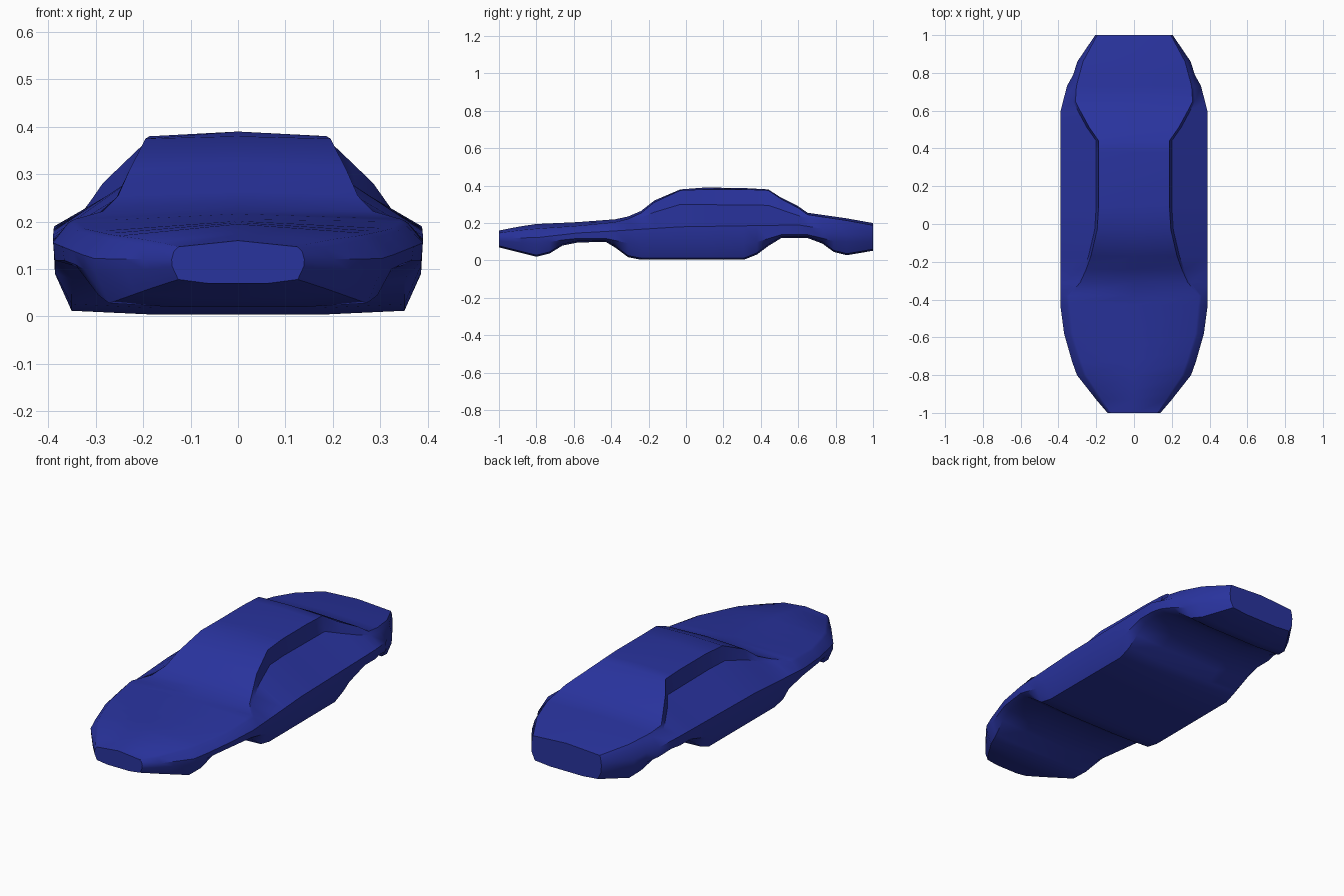
import bpy, bmesh, math

cube = bpy.data.objects.get("Cube")
if cube:
    bpy.data.objects.remove(cube, do_unlink=True)

paint = bpy.data.materials.new("deep_blue_paint")
paint.use_nodes = True
BLUE = (0.022, 0.033, 0.34, 1)
paint.diffuse_color = BLUE
paint.node_tree.nodes["Principled BSDF"].inputs["Base Color"].default_value = BLUE


def curve(*pts):
    """Piecewise linear function through (y, value) points."""
    def f(y):
        for (a, va), (b, vb) in zip(pts, pts[1:]):
            if y <= b:
                return va + (vb - va) * (y - a) / (b - a)
        return pts[-1][1]
    return f


# Silhouettes along the length: y runs from nose (-1) to tail (+1)
ridge_z = curve((-1, .16), (-.9, .18), (-.8, .195), (-.58, .205), (-.38, .22), (-.31, .235),
                (-.24, .265), (-.17, .32), (-.03, .38), (.1, .39), (.26, .39), (.44, .38),
                (.51, .335), (.6, .29), (.65, .255), (.86, .225), (1, .2))
crown = curve((-1, .013), (-.8, .025), (-.38, .015), (-.03, .005), (.1, .01), (.44, .005),
              (.65, .01), (1, .012))
floor_z = curve((-1, .07), (-.8, .02), (-.73, .037), (-.66, .08), (-.6, .095), (-.43, .1),
                (-.38, .07), (-.31, .018), (-.25, .004), (.31, .004), (.38, .032),
                (.45, .085), (.51, .12), (.66, .12), (.73, .09), (.8, .038), (.86, .028), (1, .052))

# Half widths
outer_x = curve((-1, .14), (-.93, .2), (-.79, .31), (-.58, .37), (-.43, .39), (-.25, .39),
                (.6, .388), (.73, .355), (.78, .325), (.86, .3), (1, .205))
deck_x = curve((-1, .125), (-.88, .2), (-.79, .26), (-.58, .325), (-.38, .345), (-.31, .285),
               (-.2, .235), (-.03, .195), (.1, .187), (.44, .187), (.53, .25), (.65, .31),
               (.73, .305), (.86, .27), (1, .195))

# Heights of the lines running along the flank
shoulder_z = curve((-1, .138), (-.8, .162), (-.38, .198), (-.24, .23), (-.17, .258), (-.03, .3),
                   (.44, .295), (.6, .24), (.66, .225), (.86, .195), (1, .175))
belt_z = curve((-1, .12), (-.8, .122), (-.58, .147), (-.38, .158), (-.03, .18), (.6, .19),
               (.73, .17), (.86, .14), (1, .14))
sill_z = curve((-1, .105), (-.8, .09), (-.6, .118), (-.43, .118), (-.3, .09), (.35, .09),
               (.51, .138), (.66, .138), (.8, .1), (1, .1))

STATIONS = [-1, -.93, -.88, -.8, -.73, -.66, -.58, -.43, -.38, -.31, -.24, -.17, -.03, .1,
            .31, .38, .44, .51, .6, .65, .73, .79, .86, 1]


def half_section(y):
    """Points from roof centre round the flank to the floor centre."""
    out, deck, low = outer_x(y), deck_x(y), floor_z(y)
    return [(0, ridge_z(y)),
            (deck, ridge_z(y) - crown(y)),
            (min(deck + .013, out - .005), shoulder_z(y)),
            (out, belt_z(y)),
            (out * .99, sill_z(y)),
            (out * .9, low + .008),
            (out * .46, low),
            (0, low)]


# Body shell lofted through the sections, with flat nose and tail
bm = bmesh.new()
rings = []
for y in STATIONS:
    half = half_section(y)
    ring = half + [(-x, z) for x, z in reversed(half[1:-1])]
    rings.append([bm.verts.new((x, y, z)) for x, z in ring])
for a, b in zip(rings, rings[1:]):
    for i in range(len(a)):
        j = (i + 1) % len(a)
        bm.faces.new((a[i], a[j], b[j], b[i]))
bm.faces.new(rings[0])
bm.faces.new(rings[-1])
bmesh.ops.recalc_face_normals(bm, faces=bm.faces[:])

mesh = bpy.data.meshes.new("car_body")
bm.to_mesh(mesh)
bm.free()
mesh.materials.append(paint)
body = bpy.data.objects.new("car_body", mesh)
bpy.context.collection.objects.link(body)

# Soft panels, crisp creases
for o in bpy.context.selected_objects:
    o.select_set(False)
body.select_set(True)
bpy.context.view_layer.objects.active = body
bpy.ops.object.shade_smooth_by_angle(angle=math.radians(35))
